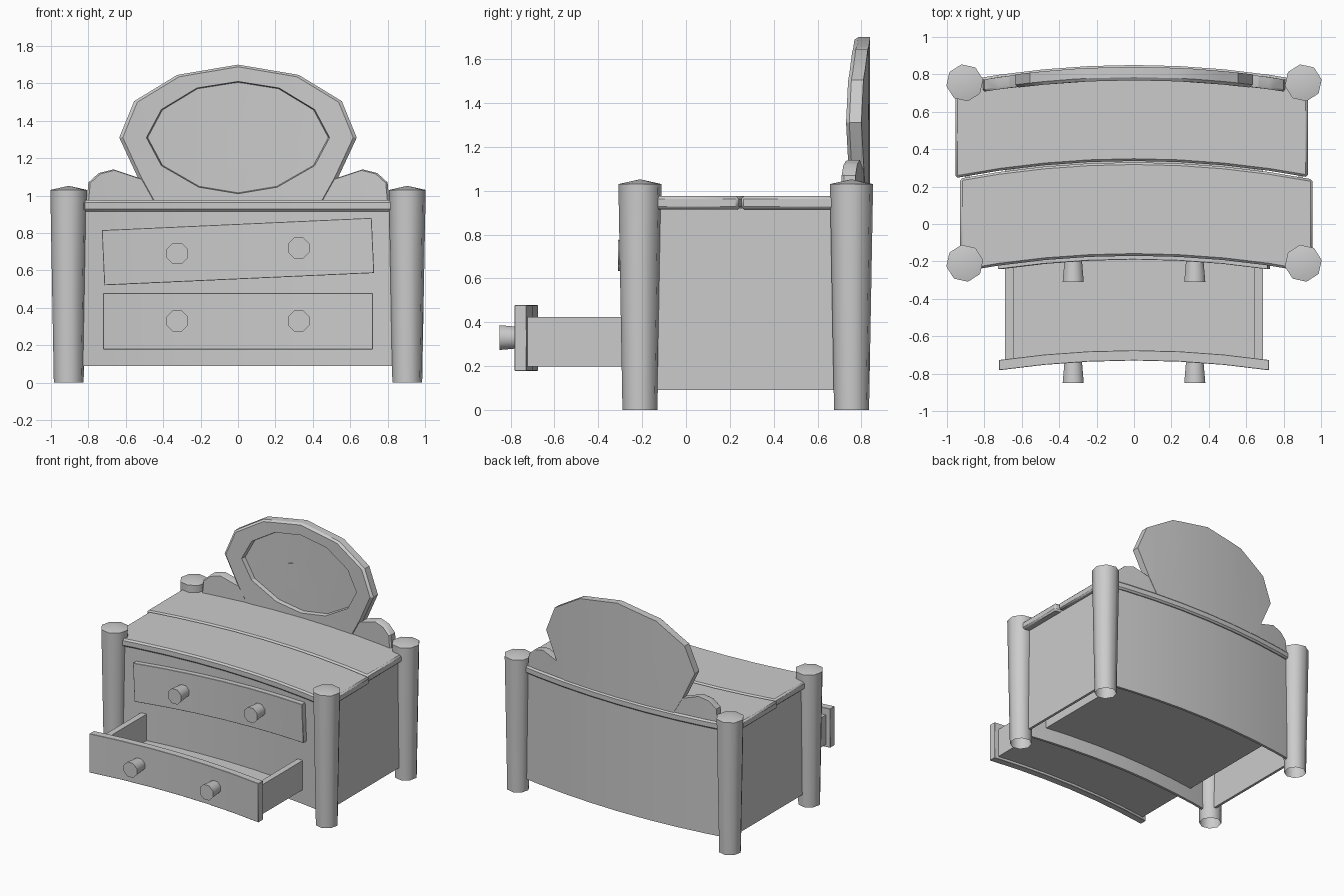
import bpy, bmesh
from math import radians
from mathutils import Matrix, Vector

if "Cube" in bpy.data.objects:
    bpy.data.objects.remove(bpy.data.objects["Cube"])

BOW = 0.1      # how strongly every panel bows backwards in the middle
GREY = (0.6, 0.6, 0.6, 1)

mat = bpy.data.materials.new("plain grey")
mat.use_nodes = True
mat.diffuse_color = GREY
mat.node_tree.nodes["Principled BSDF"].inputs["Base Color"].default_value = GREY


def finish(name, bm, smooth=30, bevel=0):
    bmesh.ops.recalc_face_normals(bm, faces=bm.faces)
    mesh = bpy.data.meshes.new(name)
    bm.to_mesh(mesh)
    bm.free()
    mesh.materials.append(mat)
    ob = bpy.data.objects.new(name, mesh)
    bpy.context.collection.objects.link(ob)
    bpy.ops.object.select_all(action="DESELECT")
    ob.select_set(True)
    bpy.context.view_layer.objects.active = ob
    bpy.ops.object.shade_smooth_by_angle(angle=radians(smooth))
    if bevel:
        mod = ob.modifiers.new("edge", "BEVEL")
        mod.width, mod.segments = bevel, 1
        mod.limit_method, mod.angle_limit = "ANGLE", radians(40)
    return ob


def bow(bm):
    """Slice across x, then bend the slices along a shallow arc."""
    for i in range(-3, 4):
        geom = bm.verts[:] + bm.edges[:] + bm.faces[:]
        bmesh.ops.bisect_plane(bm, geom=geom, dist=1e-5,
                               plane_co=(i * 0.24, 0, 0), plane_no=(1, 0, 0))
    for v in bm.verts:
        v.co.y -= BOW * v.co.x ** 2


def box(name, x, y, z, curved=True, bevel=0, tilt=0):
    bm = bmesh.new()
    bmesh.ops.create_cube(bm, size=1)
    mid = Vector([sum(r) / 2 for r in (x, y, z)])
    for v in bm.verts:
        v.co = mid + Vector(c * (r[1] - r[0]) for c, r in zip(v.co, (x, y, z)))
    if curved:
        bow(bm)
    if tilt:
        bmesh.ops.rotate(bm, verts=bm.verts, cent=mid,
                         matrix=Matrix.Rotation(radians(-tilt), 3, "Y"))
    return finish(name, bm, bevel=bevel)


def loft(name, loops):
    """Skin matching (outline, depth) loops, cap both ends and bow the result."""
    bm = bmesh.new()
    rings = [[bm.verts.new((px, y, pz)) for px, pz in pts] for pts, y in loops]
    for a, b in zip(rings, rings[1:]):
        for i in range(len(a)):
            j = (i + 1) % len(a)
            bm.faces.new((a[i], a[j], b[j], b[i]))
    bm.faces.new(rings[0])
    bm.faces.new(rings[-1][::-1])
    bow(bm)
    return finish(name, bm)


def mirrored(half):
    return half + [(-px, pz) for px, pz in half[-2:0:-1]]


def shrink(pts, f, cx=0, cz=1.31):
    return [(cx + (px - cx) * f, cz + (pz - cz) * f) for px, pz in pts]


# Four tapered posts with low pointed tops and open undersides
for side, sx in (("right", -1), ("left", 1)):
    for end, py in (("front", -0.21), ("back", 0.755)):
        bm = bmesh.new()
        spin = Matrix.Rotation(radians(10), 4, "Z")
        bmesh.ops.create_cone(bm, segments=8, radius1=0.081, radius2=0.1, depth=1.03,
                              matrix=Matrix.Translation((sx * 0.905, py, 0.515)) @ spin)
        top = bmesh.ops.create_cone(bm, segments=8, radius1=0.1, radius2=0, depth=0.022,
                                    matrix=Matrix.Translation((sx * 0.905, py, 1.041)) @ spin)
        bmesh.ops.remove_doubles(bm, verts=bm.verts, dist=1e-4)
        finish(f"{side}_{end}_post", bm, smooth=50)

# Carcass: bowed front and back, straight sides, no floor
box("front_wall", (-0.9, 0.9), (-0.15, -0.13), (0.09, 0.92))
box("back_wall", (-0.9, 0.9), (0.81, 0.83), (0.09, 0.92))
for side, sx in (("right", -1), ("left", 1)):
    box(f"{side}_wall", sorted((sx * 0.9, sx * 0.88)), (-0.22, 0.75), (0.09, 0.92), False)

# Two slightly staggered top planks
box("front_plank", (-0.93, 0.955), (-0.17, 0.33), (0.915, 0.975), bevel=0.012)
box("back_plank", (-0.955, 0.93), (0.337, 0.85), (0.915, 0.975), bevel=0.012)

# Crooked closed drawer and straight open drawer
box("upper_drawer_front", (-0.722, 0.722), (-0.19, -0.135), (0.553, 0.848),
    bevel=0.012, tilt=2.6)
box("lower_drawer_front", (-0.722, 0.722), (-0.73, -0.675), (0.178, 0.478), bevel=0.012)
box("drawer_floor", (-0.66, 0.66), (-0.69, 0.78), (0.198, 0.22))
for side, sx in (("right", -1), ("left", 1)):
    box(f"drawer_{side}_side", sorted((sx * 0.69, sx * 0.645)), (-0.68, 0.74),
        (0.198, 0.425))

# Flared knobs
for name, px, tip, pz in (("upper_right", -0.325, -0.31, 0.69), ("upper_left", 0.325, -0.31, 0.72),
                          ("lower_right", -0.325, -0.85, 0.33), ("lower_left", 0.325, -0.85, 0.33)):
    bm = bmesh.new()
    place = Matrix.Translation((px, tip + 0.06, pz)) @ Matrix.Rotation(radians(90), 4, "X")
    bmesh.ops.create_cone(bm, segments=8, cap_ends=True, radius1=0.05, radius2=0.061, depth=0.12,
                          matrix=place @ Matrix.Rotation(radians(22.5), 4, "Z"))
    finish(f"{name}_knob", bm, smooth=50)

# Faceted mirror frame with a chamfered rim and a recessed glass
rim = mirrored([(0, 1.70), (0.325, 1.645), (0.555, 1.505), (0.635, 1.31),
                (0.535, 1.095), (0.46, 0.96), (0, 0.95)])
hole = mirrored([(0, 1.61), (0.22, 1.575), (0.41, 1.46), (0.49, 1.31),
                 (0.41, 1.16), (0.21, 1.045), (0, 1.01)])
loft("mirror_frame", [(rim, 0.84), (rim, 0.785), (shrink(rim, 0.97), 0.768),
                      (hole, 0.768), (shrink(hole, 0.985), 0.80)])

# Broken piece of glass, standing just proud of the rest
crack = [(0.065, 1.59), (0.02, 1.385), (-0.125, 1.35), (-0.13, 1.26), (-0.245, 1.195),
         (0, 1.14), (0.15, 1.17), (0.31, 1.10)]
shard = crack + shrink(hole, 0.985)[4:0:-1]
loft("glass_shard", [(shard, 0.801), (shard, 0.797)])

# Scrolled shoulders either side of the mirror
shoulder = [(0.3, 0.96), (0.81, 0.96), (0.80, 1.07), (0.745, 1.12),
            (0.665, 1.14), (0.53, 1.095), (0.3, 1.05)]
for side, sx in (("right", -1), ("left", 1)):
    pts = [(sx * px, pz) for px, pz in shoulder]
    inner = [(sx * px, pz) for px, pz in shrink(shoulder, 0.96, 0.55, 1.0)]
    loft(f"{side}_shoulder", [(pts, 0.837), (pts, 0.785), (inner, 0.772)])
